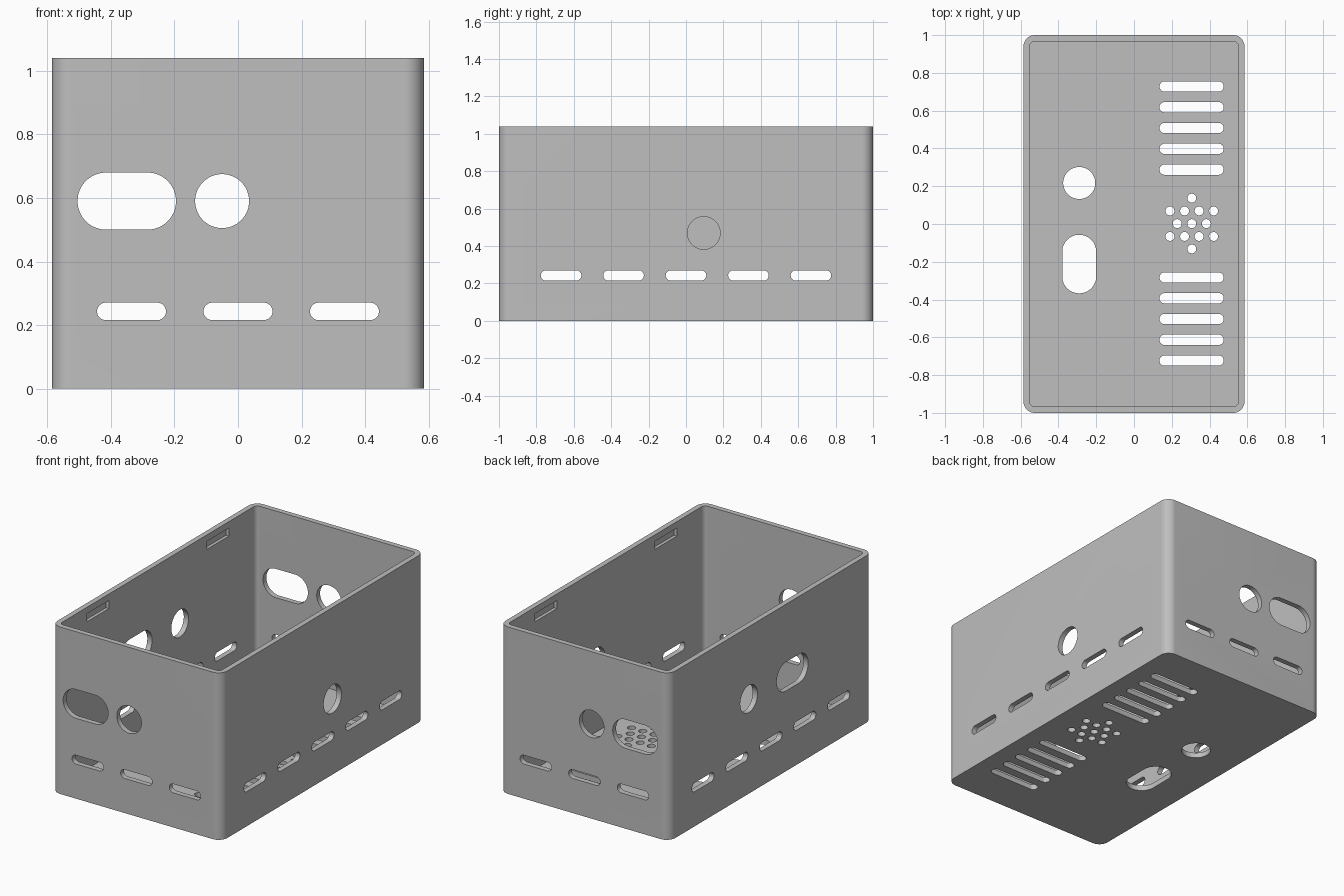
import bpy, bmesh, math

if "Cube" in bpy.data.objects:
    bpy.data.objects.remove(bpy.data.objects["Cube"])

HX, HY, H = 0.585, 1.0, 1.04      # outer half sizes and height
T, R = 0.033, 0.06                # wall thickness, corner radius

grey = bpy.data.materials.new("plain grey")
grey.diffuse_color = (0.52, 0.52, 0.52, 1)
grey.use_nodes = True
grey.node_tree.nodes["Principled BSDF"].inputs["Base Color"].default_value = grey.diffuse_color


def rounded(hx, hy, r, n=14):
    """Rounded rectangle outline, counter-clockwise."""
    pts = []
    for k, (sx, sy) in enumerate([(1, 1), (-1, 1), (-1, -1), (1, -1)]):
        for i in range(n + 1):
            a = math.pi / 2 * (k + i / n)
            pts.append((sx * (hx - r) + r * math.cos(a),
                        sy * (hy - r) + r * math.sin(a)))
    return pts


def stadium(cu, cv, du, dv, n=20):
    """Slot outline with round ends (a circle when du == dv)."""
    r = min(du, dv) / 2
    eu, ev = du / 2 - r, dv / 2 - r
    pts = []
    for i in range(2 * n):
        a = math.pi * (i + 0.5) / n
        c, s = math.cos(a), math.sin(a)
        pts.append((cu + math.copysign(eu, c) + r * c,
                    cv + math.copysign(ev, s) + r * s))
    return pts


def make_object(name, bm):
    bmesh.ops.recalc_face_normals(bm, faces=bm.faces[:])
    me = bpy.data.meshes.new(name)
    bm.to_mesh(me)
    bm.free()
    me.materials.append(grey)
    ob = bpy.data.objects.new(name, me)
    bpy.context.collection.objects.link(ob)
    return ob


# Open box shell: outer wall, rim, inner wall, floor
bm = bmesh.new()
outer, inner = rounded(HX, HY, R), rounded(HX - T, HY - T, R - T)
rings = [[bm.verts.new((x, y, z)) for x, y in pts]
         for pts, z in [(outer, 0), (outer, H), (inner, H), (inner, T)]]
for a, b in zip(rings, rings[1:]):
    for i in range(len(a)):
        j = (i + 1) % len(a)
        bm.faces.new((a[i], a[j], b[j], b[i]))
bm.faces.new(rings[0])
bm.faces.new(rings[-1])
case = make_object("open_case", bm)

cut = bmesh.new()


def prism(axis, outline, w0, w1):
    """Closed prism of an outline along an axis, added to the cutter."""
    def place(u, v, w):
        return {"x": (w, u, v), "y": (u, w, v), "z": (u, v, w)}[axis]
    lo = [cut.verts.new(place(u, v, w0)) for u, v in outline]
    hi = [cut.verts.new(place(u, v, w1)) for u, v in outline]
    cut.faces.new(lo)
    cut.faces.new(hi)
    for i in range(len(lo)):
        j = (i + 1) % len(lo)
        cut.faces.new((lo[i], lo[j], hi[j], hi[i]))


def wall_hole(axis, side, cu, cv, du, dv):
    mid = side * ((HX if axis == "x" else HY) - T / 2)
    prism(axis, stadium(cu, cv, du, dv), mid - 0.04, mid + 0.04)


def floor_hole(cu, cv, du, dv):
    prism("z", stadium(cu, cv, du, dv), -0.03, T + 0.03)


for side in (-1, 1):
    # Front and back walls: port, round hole, low vents
    wall_hole("y", side, -0.35, 0.59, 0.31, 0.18)
    wall_hole("y", side, -0.05, 0.59, 0.17, 0.17)
    for i in (-1, 0, 1):
        wall_hole("y", side, i * 0.335, 0.243, 0.217, 0.055)
    # Side walls: low vents and inner lid catches
    for i in range(-2, 3):
        wall_hole("x", side, i * 0.334, 0.243, 0.217, 0.055)
    for y in (-0.59, 0.59):
        a, b = y - 0.108, y + 0.108
        prism("x", [(a, 0.95), (b, 0.95), (b, 1.0), (a, 1.0)],
              side * 0.51, side * (HX - 0.013))

# Right wall round hole, left wall round hole and port
wall_hole("x", 1, 0.095, 0.47, 0.175, 0.175)
wall_hole("x", -1, 0.217, 0.59, 0.17, 0.17)
wall_hole("x", -1, -0.212, 0.59, 0.31, 0.18)

# Floor: round hole, port, vent slots, speaker grille
floor_hole(-0.29, 0.217, 0.17, 0.17)
floor_hole(-0.29, -0.212, 0.18, 0.31)
for i in range(5):
    floor_hole(0.305, 0.288 + i * 0.11, 0.34, 0.055)
    floor_hole(0.305, -0.283 - i * 0.11, 0.34, 0.055)
for count, y in [(1, 0.137), (4, 0.069), (3, 0.002), (4, -0.066), (1, -0.132)]:
    for i in range(count):
        floor_hole(0.306 + (i - (count - 1) / 2) * 0.077, y, 0.047, 0.047)

# Cut all openings at once
cutter = make_object("opening_cutter", cut)
cutter.hide_render = True
mod = case.modifiers.new("openings", "BOOLEAN")
mod.operation, mod.solver, mod.object = "DIFFERENCE", "EXACT", cutter
bpy.context.view_layer.objects.active = case
case.select_set(True)
bpy.ops.object.modifier_apply(modifier=mod.name)
bpy.data.objects.remove(cutter)
bpy.ops.object.shade_smooth_by_angle(angle=math.radians(30))
